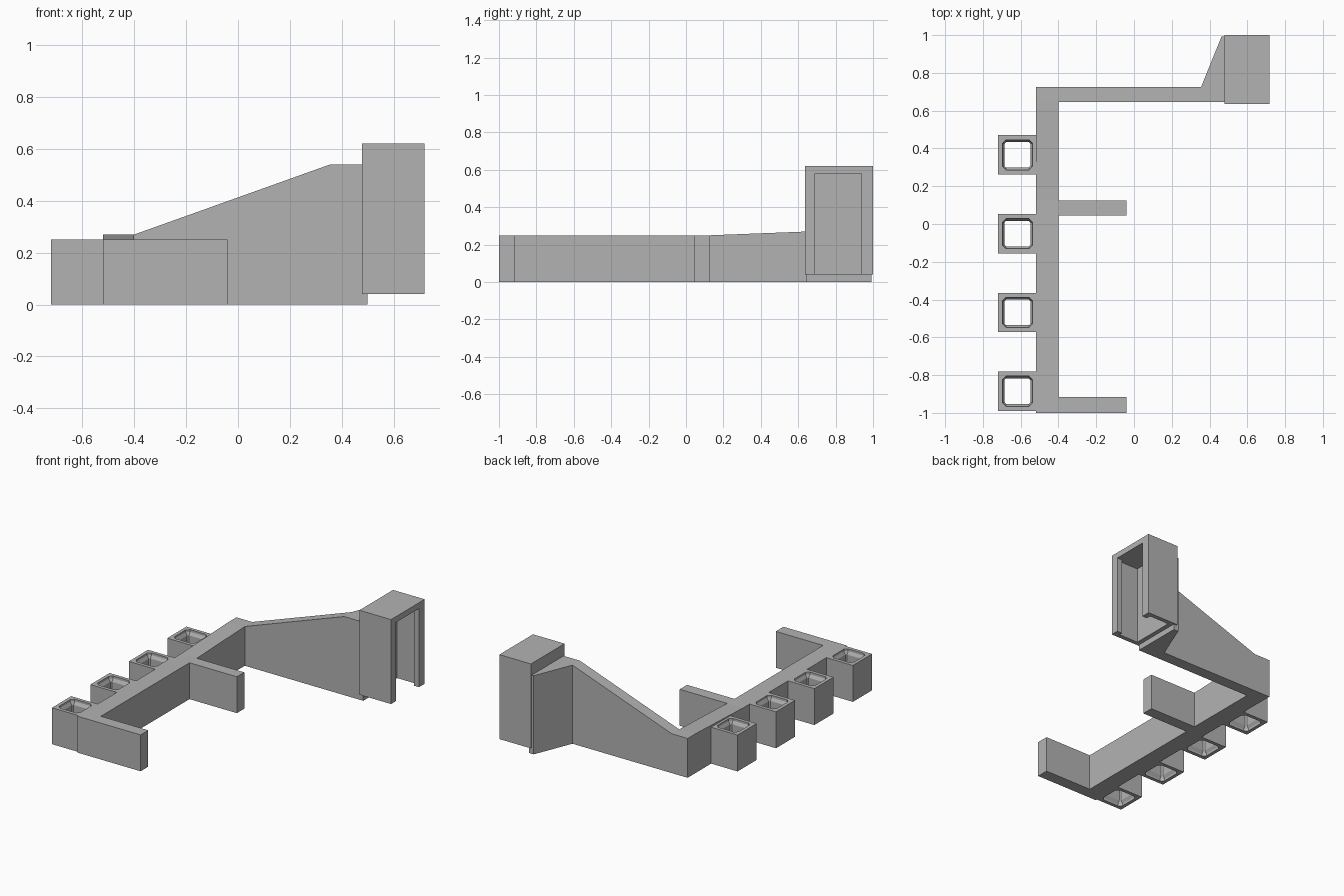
import bpy, bmesh
from mathutils import Vector

cube = bpy.data.objects.get("Cube")
if cube:
    bpy.data.objects.remove(cube, do_unlink=True)

grey = bpy.data.materials.new("plain grey")
grey.use_nodes = True
colour = (0.45, 0.45, 0.45, 1)
grey.diffuse_color = colour
grey.node_tree.nodes["Principled BSDF"].inputs["Base Color"].default_value = colour


def finish(name, bm):
    bmesh.ops.recalc_face_normals(bm, faces=bm.faces)
    mesh = bpy.data.meshes.new(name)
    bm.to_mesh(mesh)
    bm.free()
    mesh.materials.append(grey)
    obj = bpy.data.objects.new(name, mesh)
    bpy.context.collection.objects.link(obj)
    return obj


def prism(name, axis, start, end, profile):
    """Extrude a flat profile along the given axis, from start to end."""
    bm = bmesh.new()
    verts = []
    for point in profile:
        co = list(point)
        co.insert("xyz".index(axis), start)
        verts.append(bm.verts.new(co))
    face = bm.faces.new(verts)
    out = bmesh.ops.extrude_face_region(bm, geom=[face])
    move = Vector([end - start if a == axis else 0 for a in "xyz"])
    bmesh.ops.translate(bm, vec=move,
                        verts=[g for g in out["geom"] if isinstance(g, bmesh.types.BMVert)])
    return finish(name, bm)


def rect(u0, u1, v0, v1):
    return [(u0, v0), (u1, v0), (u1, v1), (u0, v1)]


def socket(name, cx, cy):
    """Square block with a through hole that flares at both ends."""
    bm = bmesh.new()
    # half width, corner chamfer, height of each ring around the section
    section = [(0.104, 0, 0), (0.104, 0, 0.25), (0.08, 0.02, 0.25),
               (0.08, 0.02, 0.235), (0.068, 0.008, 0.215),
               (0.068, 0.008, 0.035), (0.08, 0.02, 0.015), (0.08, 0.02, 0)]
    rings = []
    for h, c, z in section:
        k = h - c
        corners = [(h, -k), (h, k), (k, h), (-k, h), (-h, k), (-h, -k), (-k, -h), (k, -h)]
        rings.append([bm.verts.new((cx + x, cy + y, z)) for x, y in corners])
    for a, b in zip(rings, rings[1:] + rings[:1]):
        for i in range(len(a)):
            j = (i + 1) % len(a)
            bm.faces.new((a[i], a[j], b[j], b[i]))
    bmesh.ops.remove_doubles(bm, verts=bm.verts, dist=0.0001)
    return finish(name, bm)


# Long spine, its top rising gently towards the back
prism("spine", "x", -0.52, -0.4,
      [(-1, 0), (0.725, 0), (0.725, 0.27), (0.64, 0.27), (0.125, 0.25), (-1, 0.25)])

# Two short prongs
for label, y0, y1 in (("front", -1, -0.917), ("middle", 0.045, 0.125)):
    prism(label + "_prong", "z", 0, 0.25, rect(-0.41, -0.04, y0, y1))

# Row of sockets along the outer side
for i in range(4):
    socket(f"socket_{i + 1}", -0.617, -0.885 + i * 0.417)

# Tall rear arm and the wedge that widens it
prism("rear_arm", "y", 0.645, 0.725,
      [(-0.4, 0), (0.5, 0), (0.5, 0.54), (0.355, 0.54), (-0.4, 0.27)])
prism("arm_wedge", "z", 0, 0.54,
      [(0.355, 0.725), (0.355, 0.715), (0.5, 0.715), (0.5, 0.992), (0.463, 0.992)])

# Upright housing with a lipped slot, open below and to the side
housing = prism("slot_housing", "z", 0.04, 0.62, rect(0.478, 0.718, 0.635, 1))
cutter = prism("slot_cutter", "z", -0.05, 0.58,
               [(0.53, 0.665), (0.68, 0.665), (0.68, 0.69), (0.8, 0.69),
                (0.8, 0.938), (0.68, 0.938), (0.68, 0.97), (0.53, 0.97)])
cutter.hide_render = True
cutter.hide_viewport = True
cut = housing.modifiers.new("slot", "BOOLEAN")
cut.operation = "DIFFERENCE"
cut.solver = "EXACT"
cut.object = cutter
